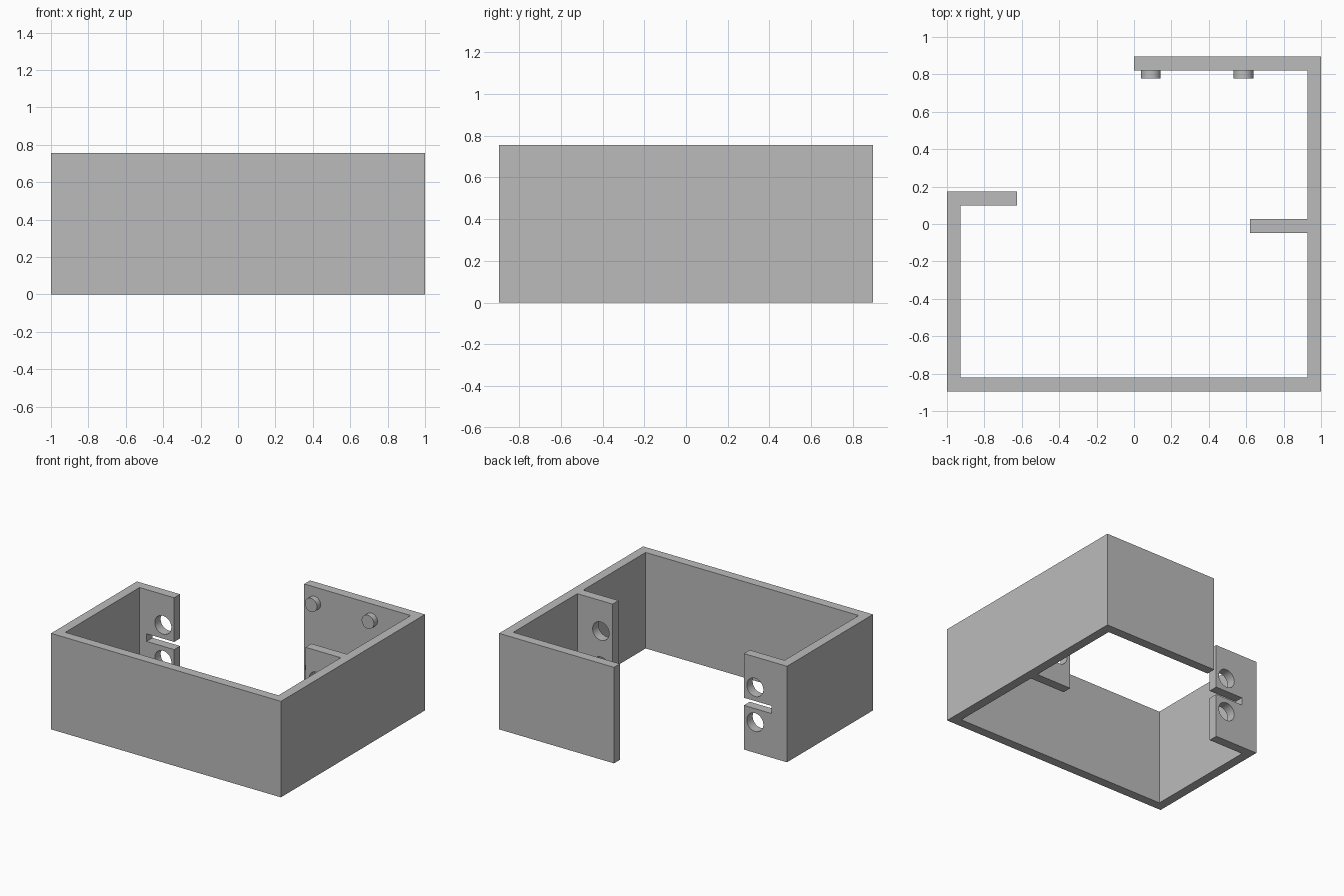
import bpy, bmesh, math
from mathutils import Matrix

if "Cube" in bpy.data.objects:
    bpy.data.objects.remove(bpy.data.objects["Cube"], do_unlink=True)

HEIGHT = 0.755
BACK = 0.895
WALL = 0.073
HOLE_R = 0.072

grey = bpy.data.materials.new("plain grey")
grey.use_nodes = True
COLOUR = (0.5, 0.5, 0.5, 1)
grey.diffuse_color = COLOUR
grey.node_tree.nodes["Principled BSDF"].inputs["Base Color"].default_value = COLOUR


def make_object(name, bm):
    bmesh.ops.recalc_face_normals(bm, faces=bm.faces)
    mesh = bpy.data.meshes.new(name)
    bm.to_mesh(mesh)
    bm.free()
    mesh.materials.append(grey)
    obj = bpy.data.objects.new(name, mesh)
    bpy.context.collection.objects.link(obj)
    return obj


def extruded(name, outline):
    bm = bmesh.new()
    base = bm.faces.new([bm.verts.new((x, y, 0)) for x, y in outline])
    top = bmesh.ops.extrude_face_region(bm, geom=[base])["geom"]
    verts = [v for v in top if isinstance(v, bmesh.types.BMVert)]
    bmesh.ops.translate(bm, verts=verts, vec=(0, 0, HEIGHT))
    return make_object(name, bm)


def cylinder(name, x, y, z, radius, depth):
    bm = bmesh.new()
    matrix = Matrix.Translation((x, y, z)) @ Matrix.Rotation(math.pi / 2, 4, "X")
    bmesh.ops.create_cone(bm, cap_ends=True, segments=48, radius1=radius,
                          radius2=radius, depth=depth, matrix=matrix)
    return make_object(name, bm)


def box(name, centre, size):
    bm = bmesh.new()
    matrix = Matrix.Translation(centre) @ Matrix.Diagonal((*size, 1))
    bmesh.ops.create_cube(bm, size=1, matrix=matrix)
    return make_object(name, bm)


def cut(target, cutter):
    cutter.hide_render = True
    cutter.hide_set(True)
    cutter.display_type = "WIRE"
    mod = target.modifiers.new(cutter.name, "BOOLEAN")
    mod.operation = "DIFFERENCE"
    mod.solver = "EXACT"
    mod.object = cutter
    bpy.context.view_layer.objects.active = target
    bpy.ops.object.modifier_apply(modifier=mod.name)
    bpy.data.objects.remove(cutter, do_unlink=True)


def shade(obj):
    bpy.ops.object.select_all(action="DESELECT")
    obj.select_set(True)
    bpy.context.view_layer.objects.active = obj
    bpy.ops.object.shade_smooth_by_angle(angle=math.radians(30))


# Wall outline: open frame with a tab on each side
inner = 1 - WALL
frame = extruded("wall_frame", [
    (-1, -BACK), (1, -BACK), (1, BACK), (0, BACK), (0, BACK - WALL),
    (inner, BACK - WALL), (inner, 0.027), (0.62, 0.027), (0.62, -0.047),
    (inner, -0.047), (inner, WALL - BACK), (-inner, WALL - BACK),
    (-inner, 0.1), (-0.625, 0.1), (-0.625, 0.173), (-1, 0.173)])

# Screw holes through both tabs
for x, y in ((-0.722, 0.137), (0.722, -0.01)):
    for z in (0.24, 0.515):
        cut(frame, cylinder("hole_cutter", x, y, z, HOLE_R, 0.2))

# Slot in the free edge of the right tab
cut(frame, box("slot_cutter", (-0.715, 0.137, HEIGHT / 2), (0.3, 0.2, 0.06)))
shade(frame)

# Pegs on the inside of the back wall
for side, x in (("right", 0.09), ("left", 0.585)):
    for level, z in (("lower", 0.125), ("upper", 0.63)):
        peg = cylinder(f"{level}_{side}_peg", x, BACK - WALL - 0.02, z, 0.053, 0.05)
        shade(peg)
